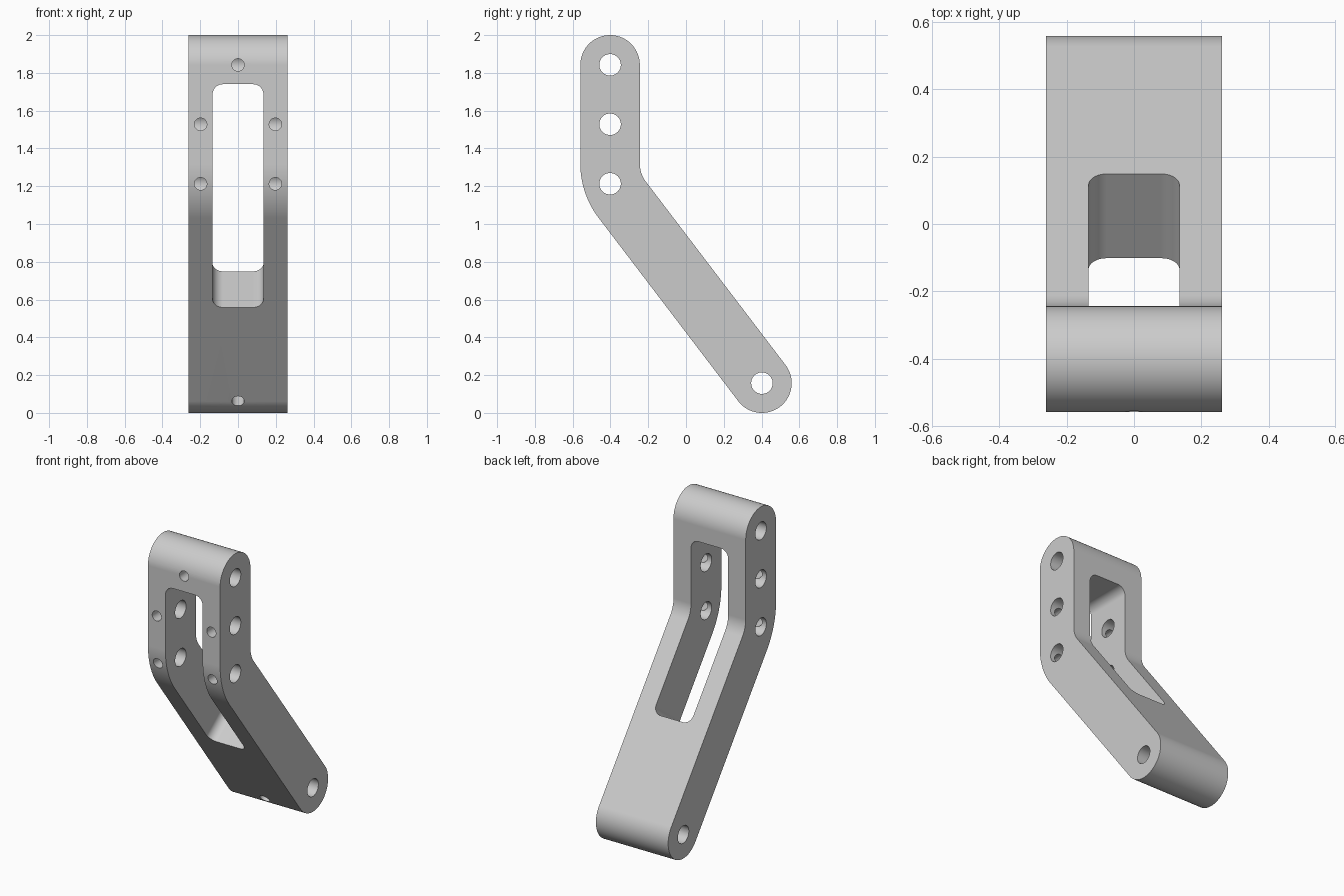
import bpy, bmesh
from math import sin, cos, tan, atan2, pi
from mathutils import Vector

cube = bpy.data.objects.get("Cube")
if cube:
    bpy.data.objects.remove(cube, do_unlink=True)

R = 0.1575                        # half thickness of the arm, also its end radius
HALF_W = 0.262                    # half width
C, LOW, TOP = 0.402, R, 2 - R     # end pivots
BEND, MID = 1.213, 1.528          # other cross holes
LEAN = atan2(2 * C, BEND - LOW)   # tilt of the lower arm
NORMAL = Vector((0, -cos(LEAN), -sin(LEAN)))   # front normal of the lower arm


def arc(y, z, r, a0, a1, n):
    return [(y + r * cos(a0 + (a1 - a0) * i / n),
             z + r * sin(a0 + (a1 - a0) * i / n)) for i in range(n + 1)]


def finish(name, bm):
    bmesh.ops.recalc_face_normals(bm, faces=bm.faces)
    mesh = bpy.data.meshes.new(name)
    bm.to_mesh(mesh)
    bm.free()
    ob = bpy.data.objects.new(name, mesh)
    bpy.context.collection.objects.link(ob)
    return ob


def prism(points, half):
    """Side profile extruded across the width."""
    bm = bmesh.new()
    face = bm.faces.new([bm.verts.new((-half, y, z)) for y, z in points])
    ext = bmesh.ops.extrude_face_region(bm, geom=[face])
    moved = [v for v in ext["geom"] if isinstance(v, bmesh.types.BMVert)]
    bmesh.ops.translate(bm, verts=moved, vec=(2 * half, 0, 0))
    return bm


def rod(start, end, r):
    """Cylinder between two points."""
    start, end = Vector(start), Vector(end)
    bm = bmesh.new()
    bmesh.ops.create_cone(bm, cap_ends=True, segments=40, radius1=r, radius2=r,
                          depth=(end - start).length)
    turn = Vector((0, 0, 1)).rotation_difference(end - start).to_matrix()
    bmesh.ops.rotate(bm, verts=bm.verts, matrix=turn)
    bmesh.ops.translate(bm, verts=bm.verts, vec=(start + end) / 2)
    return bm


# Bent arm body
by, bz = -C + 2 * R, BEND + 2 * R * tan(LEAN / 2)
outline = (arc(-C, TOP, R, 0, pi, 48)
           + arc(by, bz, 3 * R, pi, pi + LEAN, 20)
           + arc(C, LOW, R, pi + LEAN, 2 * pi + LEAN, 48)
           + arc(by, bz, R, pi + LEAN, pi, 16))
arm = finish("bent_arm", prism(outline, HALF_W))

# Central slot with rounded end corners
slope = (cos(LEAN), sin(LEAN))
front_low = (-0.10 - 0.3 * slope[0], 0.56 - 0.3 * slope[1])
back_low = (0.15 + 0.3 * slope[0], 0.75 + 0.3 * slope[1])
slot = prism([(-0.8, 1.74), front_low, back_low, (0.3, 1.74)], 0.135)
ends = []
for e in slot.edges:
    a, b = (v.co for v in e.verts)
    level = abs(a.z - b.z) < 0.001
    low = max(a.z, b.z) < 1.2
    if abs(a.x - b.x) < 0.001 and (level or low):
        ends.append(e)
bmesh.ops.bevel(slot, geom=ends, offset=0.055, segments=10, profile=0.5,
                affect="EDGES")
cutters = [finish("slot_cutter", slot)]

# Cross holes
for y, z in ((-C, TOP), (-C, MID), (-C, BEND), (C, LOW)):
    cutters.append(finish("cross_hole_cutter", rod((-0.4, y, z), (0.4, y, z), 0.057)))

# Small screw holes, from the front into the cross holes
for x, z in ((0, TOP), (-0.198, MID), (0.198, MID), (-0.198, BEND), (0.198, BEND)):
    cutters.append(finish("screw_hole_cutter", rod((x, -0.7, z), (x, -C, z), 0.033)))
pivot = Vector((0, C, LOW))
cutters.append(finish("screw_hole_cutter", rod(pivot + NORMAL * 0.3, pivot, 0.033)))

bpy.ops.object.select_all(action="DESELECT")
bpy.context.view_layer.objects.active = arm
arm.select_set(True)
for cutter in cutters:
    cutter.hide_render = True
    mod = arm.modifiers.new("cut", "BOOLEAN")
    mod.operation, mod.solver, mod.object = "DIFFERENCE", "EXACT", cutter
    bpy.ops.object.modifier_apply(modifier=mod.name)
    bpy.data.objects.remove(cutter, do_unlink=True)

# Smooth curves, crisp edges
bpy.ops.object.shade_smooth_by_angle(angle=pi / 6)
weighted = arm.modifiers.new("flat_faces", "WEIGHTED_NORMAL")
weighted.keep_sharp = True

# Grey metal
grey = bpy.data.materials.new("light_grey")
grey.use_nodes = True
colour = (0.6, 0.6, 0.6, 1)
grey.diffuse_color = colour
grey.node_tree.nodes["Principled BSDF"].inputs["Base Color"].default_value = colour
arm.data.materials.clear()
arm.data.materials.append(grey)
